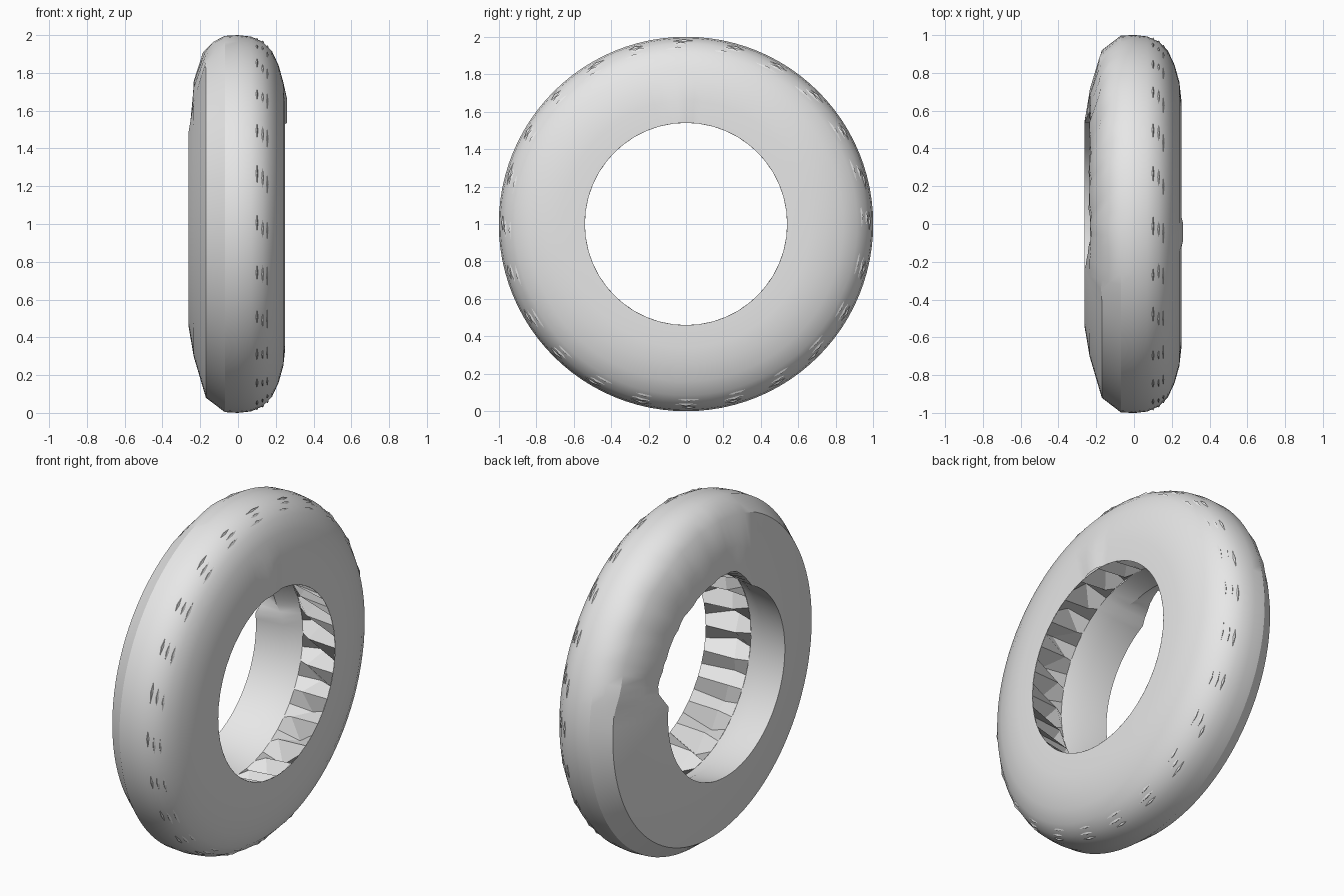
import bpy, bmesh, math, random
from mathutils import Vector

random.seed(4)
cube = bpy.data.objects.get("Cube")
if cube:
    bpy.data.objects.remove(cube, do_unlink=True)

rubber = bpy.data.materials.new("grey rubber")
rubber.use_nodes = True
GREY = (0.8, 0.8, 0.8, 1)
rubber.diffuse_color = GREY
rubber.node_tree.nodes["Principled BSDF"].inputs["Base Color"].default_value = GREY


def wheel_point(x, r, deg):
    """Point at radius r around the x axle; zero degrees is the back, ninety is up."""
    a = math.radians(deg)
    return Vector((x, r * math.cos(a), 1 + r * math.sin(a)))


def finish(bm, name, smooth):
    mesh = bpy.data.meshes.new(name)
    bm.to_mesh(mesh)
    bm.free()
    mesh.materials.append(rubber)
    ob = bpy.data.objects.new(name, mesh)
    bpy.context.collection.objects.link(ob)
    if smooth:
        bpy.ops.object.select_all(action='DESELECT')
        ob.select_set(True)
        bpy.context.view_layer.objects.active = ob
        bpy.ops.object.shade_smooth_by_angle(angle=math.radians(28))
    return ob


def ring_surface(name, count, profile_at, smooth):
    """Sweep a profile that may change with angle around the axle."""
    bm = bmesh.new()
    rows = []
    for i in range(count):
        deg = 360 * i / count
        rows.append([bm.verts.new(wheel_point(x, r, deg)) for x, r in profile_at(i, deg)])
    for i in range(count):
        a, b = rows[i], rows[(i + 1) % count]
        for j in range(len(a) - 1):
            bm.faces.new((a[j], a[j + 1], b[j + 1], b[j]))
    return finish(bm, name, smooth)


# Tyre shell: rounded on one side, sharp-edged and lipped on the other
ROUNDED = [(.25, .54), (.25, .66), (.24, .75), (.215, .84), (.18, .915),
           (.13, .965), (.07, .992), (0, 1), (-.07, .996)]
LIPPED = [(-.13, .95), (-.17, .92), (-.235, .70), (-.262, .54), (-.10, .56), (0, .60)]
WORN = [(-.13, .965), (-.18, .91), (-.23, .76), (-.235, .62), (-.14, .57), (0, .60)]


def shell_profile(i, deg):
    # Worn sector at the upper back, where the lip has broken away
    w = max(0, min(1, (deg - 8) / 8, (116 - deg) / 14))
    points = list(ROUNDED)
    if 88 < deg < 98:
        points[:2] = [(x + .01, r) for x, r in points[:2]]
    for (x, r), (wx, wr) in zip(LIPPED, WORN):
        bump = random.uniform(-.006, .006) * w
        points.append((x + (wx - x) * w + bump, r + (wr - r) * w))
    return points


ring_surface("tyre_shell", 96, shell_profile, True)


# Inner wall: a ring of jagged pyramids behind the rounded rim
def jagged_profile(i, deg):
    peak = i % 2 == 0
    wobble = random.uniform(-.012, .012)
    mid = (.07 + wobble, .555) if peak else (.12 + wobble, .66)
    return [(.25, .54), mid, (0, .60)]


ring_surface("jagged_inner_wall", 48, jagged_profile, False)

# Tread creases: short thin raised strips in groups around the shoulder
bm = bmesh.new()
GROUPS = 24
for g in range(GROUPS):
    for k, (x, r) in enumerate([(.10, .980), (.13, .966), (.155, .942)]):
        mid = 360 * g / GROUPS + random.uniform(-1, 1) + k
        half = random.uniform(3, 5)
        tips = [bm.verts.new(wheel_point(x, r - .004, mid + s * half)) for s in (-1, 1)]
        inner = bm.verts.new(wheel_point(x - .008, r - .001, mid))
        outer = bm.verts.new(wheel_point(x + .008, r - .007, mid))
        crest = bm.verts.new(wheel_point(x + .002, r + .006, mid))
        for tip in tips:
            for side in (inner, outer):
                bm.faces.new((tip, side, crest))
bmesh.ops.recalc_face_normals(bm, faces=bm.faces)
for f in bm.faces:
    out = f.calc_center_median() - Vector((0, 0, 1))
    if f.normal.dot(out) < 0:
        f.normal_flip()
finish(bm, "tread_creases", False)
